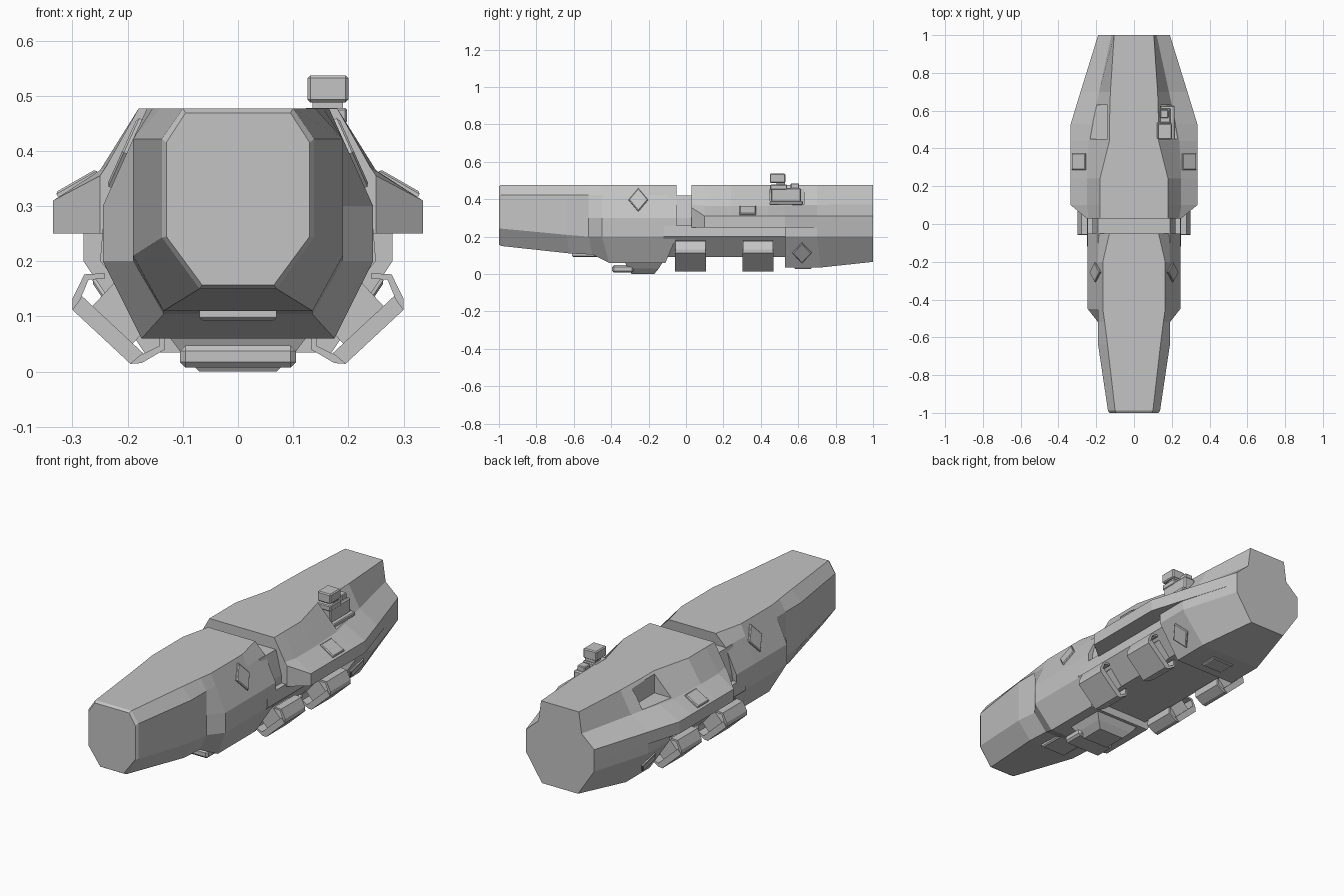
import bpy, bmesh
from mathutils import Vector

if "Cube" in bpy.data.objects:
    bpy.data.objects.remove(bpy.data.objects["Cube"])

grey = bpy.data.materials.new("hull_grey")
grey.use_nodes = True
grey.diffuse_color = (0.55, 0.55, 0.55, 1)
grey.node_tree.nodes["Principled BSDF"].inputs["Base Color"].default_value = (0.55, 0.55, 0.55, 1)


def skin(name, rings):
    """Join rings of equal length into a closed flat-shaded solid."""
    bm = bmesh.new()
    rows = [[bm.verts.new(p) for p in ring] for ring in rings]
    n = len(rows[0])
    for a, b in zip(rows, rows[1:]):
        for i in range(n):
            j = (i + 1) % n
            bm.faces.new((a[i], a[j], b[j], b[i]))
    bm.faces.new(rows[0])
    bm.faces.new(rows[-1])
    bmesh.ops.recalc_face_normals(bm, faces=bm.faces)
    mesh = bpy.data.meshes.new(name)
    bm.to_mesh(mesh)
    bm.free()
    mesh.materials.append(grey)
    obj = bpy.data.objects.new(name, mesh)
    bpy.context.collection.objects.link(obj)
    return obj


def loft(name, sections):
    """Each section is (y, half outline from top to bottom, y of the lowest point)."""
    rings = []
    for y, half, y_low in sections:
        side = [(x, y, z) for x, z in half[:-1]] + [(half[-1][0], y_low, half[-1][1])]
        rings.append(side + [(-x, b, z) for x, b, z in reversed(side)])
    return skin(name, rings)


def prism(name, outline, y0, y1):
    """Extrude an x-z outline along y."""
    return skin(name, [[(x, y, z) for x, z in outline] for y in (y0, y1)])


def box(name, x0, x1, y0, y1, z0, z1, bevel=0.0):
    obj = prism(name, [(x0, z0), (x1, z0), (x1, z1), (x0, z1)], y0, y1)
    if bevel:
        mod = obj.modifiers.new("edge", "BEVEL")
        mod.width, mod.segments = bevel, 1
    return obj


def plate(name, centre, normal, along, across, diamond=False, thick=0.009):
    """Raised hatch lying on a sloped face, with a chamfered rim."""
    c, n, a = Vector(centre), Vector(normal).normalized(), Vector((0, 1, 0))
    b = n.cross(a)
    corners = [(1, 0), (0, 1), (-1, 0), (0, -1)] if diamond else [(1, 1), (-1, 1), (-1, -1), (1, -1)]
    rings = [[c + a * u * along * s + b * v * across * s + n * h for u, v in corners]
             for h, s in ((-0.01, 1), (thick * 0.6, 1), (thick, 0.9))]
    return skin(name, rings)


# Forward hull: nose, flare and mid body
nose = [(0.095, 0.469), (0.13, 0.415), (0.13, 0.3), (0.13, 0.245), (0.065, 0.157)]
nose_rim = [(0.1, 0.477), (0.138, 0.422), (0.138, 0.3), (0.138, 0.243), (0.07, 0.15)]
neck_in = [(0.14, 0.477), (0.19, 0.422), (0.19, 0.3), (0.19, 0.21), (0.135, 0.11)]
flare_in = [(0.155, 0.477), (0.19, 0.422), (0.19, 0.3), (0.19, 0.2), (0.135, 0.104)]
body = [(0.165, 0.477), (0.19, 0.422), (0.245, 0.3), (0.245, 0.2), (0.175, 0.06)]
body_end = [(0.13, 0.477), (0.185, 0.422), (0.245, 0.3), (0.245, 0.2), (0.175, 0.06)]
loft("forward_hull", [(-1, nose, -1), (-0.988, nose_rim, -0.988), (-0.64, neck_in, -0.62),
                      (-0.52, flare_in, -0.5), (-0.45, body, -0.41),
                      (-0.2, body, -0.2), (-0.05, body_end, -0.11)])

# Narrow joint and keel between the two hulls
joint = [(0.13, 0.42), (0.19, 0.42), (0.22, 0.3), (0.22, 0.2)]
loft("hull_joint", [(-0.1, joint, -0.1), (0.08, joint, 0.08)])
keel = [(0.245, 0.26), (0.25, 0.2), (0.155, 0.09)]
loft("keel", [(-0.12, keel, -0.12), (0.56, keel, 0.56)])

# Rear upper hull with overhanging shoulders
def shoulder(y, top, crease, crease_z, side, side_z=0.31):
    return (y, [(top, 0.477), (crease, crease_z), (side, side_z), (side, 0.25)], y)

upper = loft("rear_upper_hull", [
    shoulder(0.03, 0.18, 0.24, 0.37, 0.25, 0.355), shoulder(0.1, 0.18, 0.25, 0.365, 0.335),
    shoulder(0.24, 0.18, 0.25, 0.365, 0.335), shoulder(0.44, 0.13, 0.24, 0.365, 0.335),
    shoulder(0.53, 0.13, 0.222, 0.367, 0.335), shoulder(0.7, 0.125, 0.185, 0.37, 0.283),
    shoulder(1, 0.105, 0.12, 0.372, 0.19)])

# Turret bays cut into both shoulders
for s in (-1, 1):
    cutter = box("bay_cutter", *sorted((s * 0.14, s * 0.3)), 0.45, 0.63, 0.372, 0.6)
    cutter.hide_render = True
    mod = upper.modifiers.new("bay", "BOOLEAN")
    mod.operation, mod.object, mod.solver = "DIFFERENCE", cutter, "EXACT"
    bpy.context.view_layer.objects.active = upper
    bpy.ops.object.modifier_apply(modifier="bay")
    bpy.data.objects.remove(cutter)

# Rear lower hull
lower = [(0.28, 0.25), (0.28, 0.2), (0.17, 0.035)]
loft("rear_lower_hull", [(0.53, lower, 0.53), (0.7, lower, 0.72),
                         (1, [(0.19, 0.25), (0.19, 0.2), (0.1, 0.065)], 1)])

# Side pods: slab held off the keel by bent arms, drawn in a tilted frame
def tilted(points, s):
    return [(s * (0.2475 + 0.73 * u + 0.68 * v), 0.063 + 0.68 * u - 0.73 * v) for u, v in points]

slab = [(0.072, 0), (0.076, -0.03), (-0.076, -0.03), (-0.072, 0)]
core = [(0.05, -0.025), (0.05, -0.11), (-0.05, -0.11), (-0.05, -0.025)]
arm = [(0.072, 0), (0.086, -0.015), (0.1, -0.062), (0.075, -0.088),
       (0.067, -0.082), (0.088, -0.06), (0.075, -0.025), (0.06, -0.02)]
for s, side in ((1, "left"), (-1, "right")):
    for y, place in ((0.025, "front"), (0.385, "rear")):
        tag = f"{side}_{place}"
        prism("pod_slab_" + tag, tilted(slab, s), y - 0.083, y + 0.083)
        prism("pod_core_" + tag, tilted(core, s), y - 0.065, y + 0.065)
        prism("pod_upper_arm_" + tag, tilted(arm, s), y - 0.08, y + 0.08)
        prism("pod_lower_arm_" + tag, tilted([(-u, v) for u, v in arm], s), y - 0.08, y + 0.08)
    # Hatches on the sloped sides
    plate("body_hatch_" + side, (s * 0.202, -0.255, 0.395), (s * 0.91, 0, 0.41), 0.052, 0.068, True)
    plate("lower_hatch_" + side, (s * 0.223, 0.62, 0.115), (s * 0.83, 0, -0.55), 0.052, 0.065, True)
    plate("shoulder_hatch_" + side, (s * 0.29, 0.33, 0.338), (s * 0.5, 0, 0.87), 0.044, 0.042)

# Belly hatches
plate("nose_belly_hatch", (0, -0.535, 0.106), (0, 0, -1), 0.075, 0.07, thick=0.014)
plate("rear_belly_hatch", (0, 0.625, 0.035), (0, 0, -1), 0.045, 0.06)

# Chin sensor with its fairing
box("chin_sensor", -0.105, 0.105, -0.395, -0.28, 0.007, 0.047, 0.01)
skin("chin_fairing", [[(-w, a, z), (w, a, z), (w, b, z), (-w, b, z)]
                      for z, w, a, b in ((0.07, 0.13, -0.33, -0.12), (0.03, 0.1, -0.31, -0.145),
                                         (0, 0.07, -0.29, -0.17))])

# Dorsal turret in the left bay
box("turret_plate", 0.14, 0.215, 0.44, 0.625, 0.37, 0.39, 0.004)
box("turret_base", 0.135, 0.195, 0.455, 0.615, 0.385, 0.46, 0.006)
box("turret_collar", 0.12, 0.198, 0.45, 0.54, 0.45, 0.478, 0.004)
box("turret_neck", 0.135, 0.19, 0.485, 0.53, 0.47, 0.5)
box("turret_head", 0.126, 0.2, 0.448, 0.532, 0.488, 0.537, 0.005)
box("turret_sight", 0.138, 0.182, 0.56, 0.605, 0.455, 0.485, 0.004)
